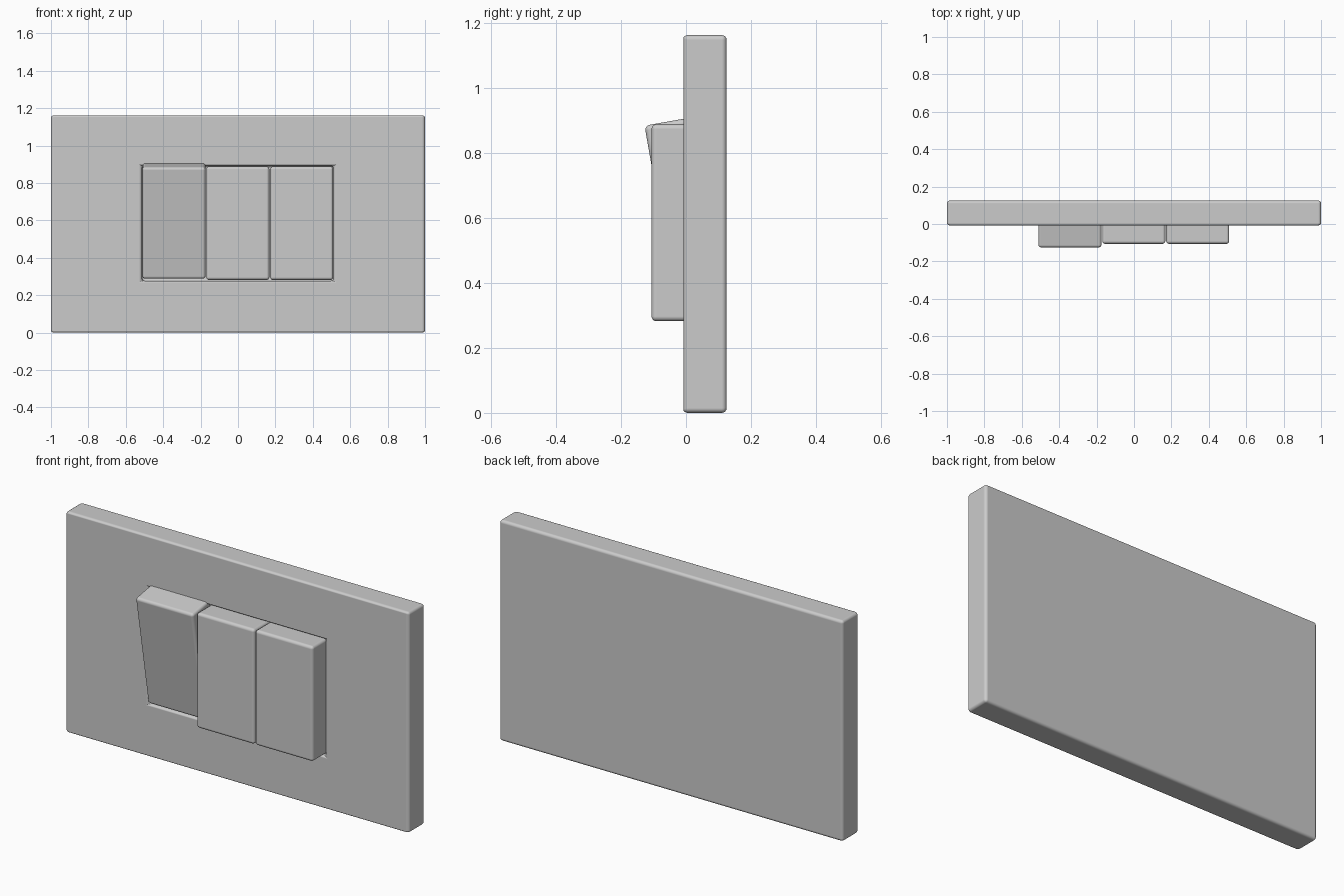
import bpy, bmesh
from math import radians
from mathutils import Matrix, Vector

if "Cube" in bpy.data.objects:
    bpy.data.objects.remove(bpy.data.objects["Cube"])


def box(bm, x0, x1, y0, y1, z0, z1):
    m = Matrix.Translation(((x0 + x1) / 2, (y0 + y1) / 2, (z0 + z1) / 2))
    m = m @ Matrix.Diagonal((x1 - x0, y1 - y0, z1 - z0, 1))
    bmesh.ops.create_cube(bm, size=1, matrix=m)


def finish(bm, name, bevel):
    bmesh.ops.recalc_face_normals(bm, faces=bm.faces)
    me = bpy.data.meshes.new(name)
    bm.to_mesh(me)
    bm.free()
    ob = bpy.data.objects.new(name, me)
    bpy.context.collection.objects.link(ob)
    mod = ob.modifiers.new("rounded_edges", 'BEVEL')
    mod.width = bevel
    mod.segments = 4
    mod.limit_method = 'ANGLE'
    mod.harden_normals = True
    for p in me.polygons:
        p.use_smooth = True
    return ob


# Wall plate with a rectangular pocket in its front
FRONT, BACK, HEIGHT = -0.008, 0.125, 1.162
X0, X1, Z0, Z1 = -0.513, 0.51, 0.277, 0.892
bm = bmesh.new()
box(bm, -1, 1, FRONT, BACK, 0, HEIGHT)
front = min(bm.faces, key=lambda f: f.calc_center_median().y)
bmesh.ops.inset_individual(bm, faces=[front], thickness=0.2)
for v in front.verts:
    v.co.x = X0 if v.co.x < 0 else X1
    v.co.z = Z0 if v.co.z < HEIGHT / 2 else Z1
floor = bmesh.ops.extrude_discrete_faces(bm, faces=[front])["faces"][0]
for v in floor.verts:
    v.co.y = 0.1
finish(bm, "wall_plate", 0.015)

# Three rocker switches, the left one tipped out at the bottom
WIDTH, PITCH = 0.337, 0.3415
for i, name in enumerate(("left_rocker", "middle_rocker", "right_rocker")):
    cx = -0.001 + (i - 1) * PITCH
    tilted = i == 0
    bm = bmesh.new()
    # Origin is the middle of the rocker's front face
    box(bm, -WIDTH / 2, WIDTH / 2, 0, 0.15 if tilted else 0.19, -0.303, 0.303)
    ob = finish(bm, name, 0.015)
    ob.location = Vector((cx, -0.075 if tilted else -0.106, 0.585))
    if tilted:
        ob.rotation_euler.x = radians(10)
